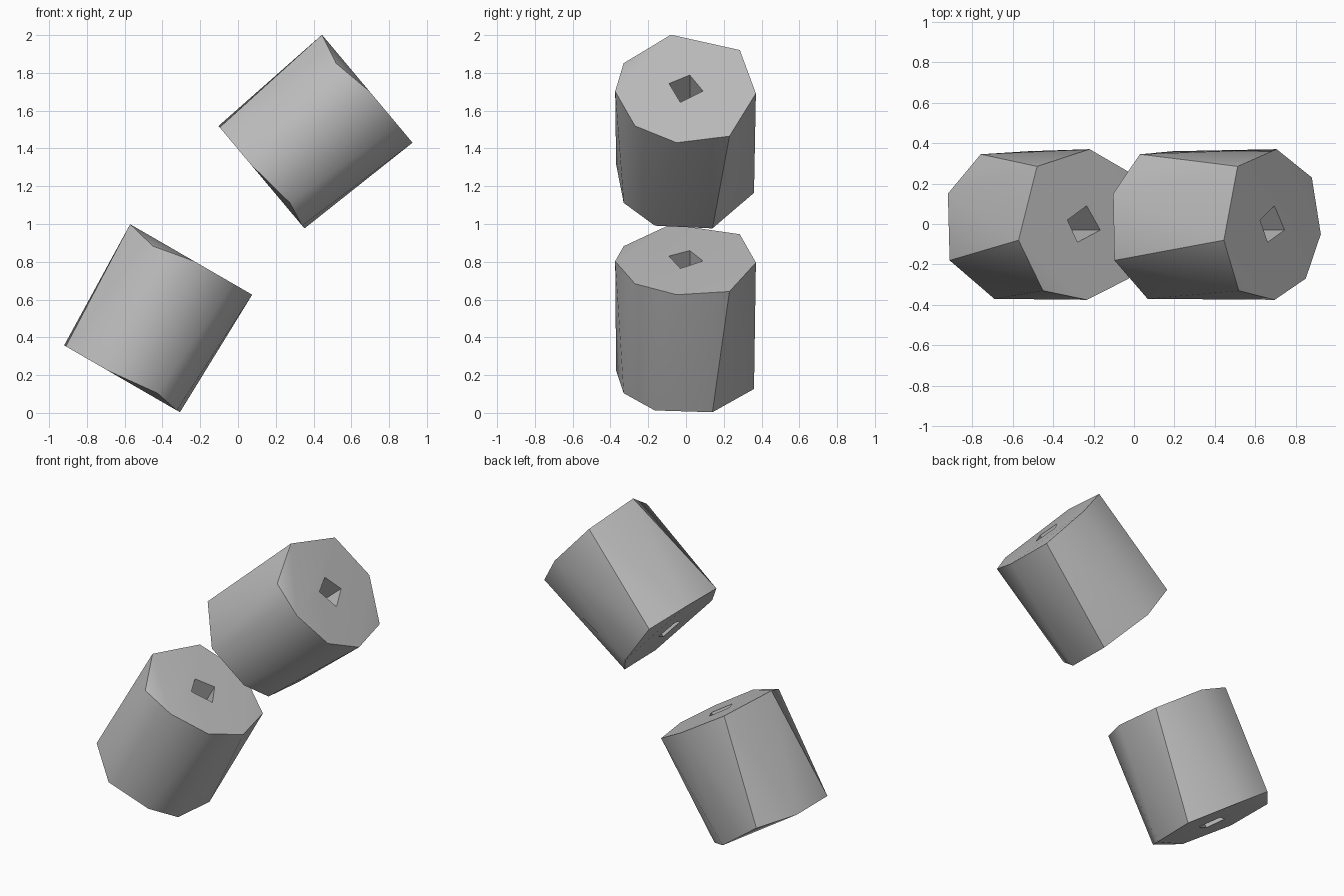
import bpy, bmesh
from math import radians
from mathutils import Matrix

LENGTH = 0.73

cube = bpy.data.objects.get("Cube")
if cube:
    bpy.data.objects.remove(cube, do_unlink=True)

# Single flat grey
grey = bpy.data.materials.new("plain grey")
grey.use_nodes = True
grey.diffuse_color = (0.5, 0.5, 0.5, 1)
grey.node_tree.nodes["Principled BSDF"].inputs["Base Color"].default_value = (0.5, 0.5, 0.5, 1)

# Rough octagon outlines as (x, y, height offset), and the square bore
TOP = [(-.373, -.08, 0), (-.267, .285, 0), (.033, .37, 0), (.318, .23, -.012),
       (.373, -.05, 0), (.257, -.27, 0), (.018, -.375, 0), (-.21, -.33, -.04)]
BOTTOM = [(.107, .36, 0), (.353, .14, 0), (.334, -.165, 0), (.2, -.33, .028),
          (-.09, -.37, 0), (-.345, -.18, 0), (-.355, .15, 0), (-.185, .345, .03)]
BORE = [(-.036, -.09), (-.094, .02), (.016, .09), (.094, -.03)]


def hull_object(name, points):
    bm = bmesh.new()
    for p in points:
        bm.verts.new(p)
    bmesh.ops.convex_hull(bm, input=bm.verts[:])
    bmesh.ops.dissolve_limit(bm, angle_limit=radians(0.5),
                             verts=bm.verts[:], edges=bm.edges[:])
    bmesh.ops.recalc_face_normals(bm, faces=bm.faces[:])
    mesh = bpy.data.meshes.new(name)
    bm.to_mesh(mesh)
    bm.free()
    mesh.materials.append(grey)
    obj = bpy.data.objects.new(name, mesh)
    bpy.context.collection.objects.link(obj)
    return obj


def roller(name, x, z, tilt):
    place = Matrix.Translation((x, 0, z)) @ Matrix.Rotation(radians(tilt), 4, 'Y')
    body = hull_object(name, [(a, b, LENGTH + c) for a, b, c in TOP] + BOTTOM)
    cutter = hull_object("bore_cutter", [(a, b, h) for a, b in BORE for h in (-.2, 1)])
    cutter.hide_render = True
    body.matrix_world = cutter.matrix_world = place

    # Cut the bore right through, then drop the cutter
    mod = body.modifiers.new("bore", 'BOOLEAN')
    mod.operation = 'DIFFERENCE'
    mod.object = cutter
    bpy.ops.object.select_all(action='DESELECT')
    body.select_set(True)
    bpy.context.view_layer.objects.active = body
    bpy.ops.object.modifier_apply(modifier=mod.name)
    bpy.data.objects.remove(cutter, do_unlink=True)
    bpy.ops.object.shade_smooth_by_angle(angle=radians(30))


roller("lower_roller", -.613, .18, 30)
roller("upper_roller", .125, 1.247, 50)
